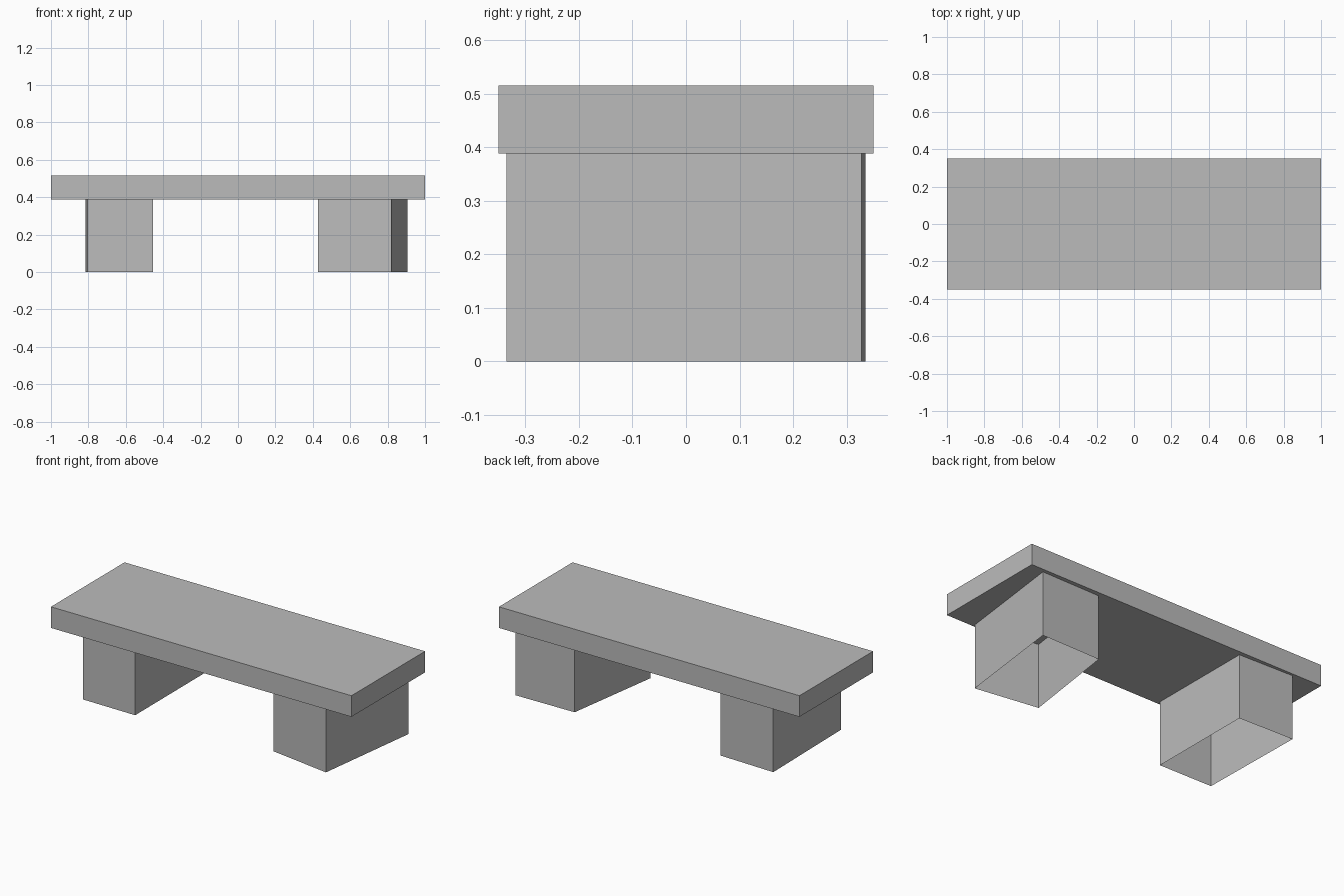
import bpy
import bmesh

cube = bpy.data.objects.get("Cube")
if cube:
    bpy.data.objects.remove(cube, do_unlink=True)

SLAB_BOTTOM = 0.388
SLAB_TOP = 0.515

stone = bpy.data.materials.new("grey stone")
stone.use_nodes = True
grey = (0.5, 0.5, 0.5, 1.0)
stone.diffuse_color = grey
stone.node_tree.nodes["Principled BSDF"].inputs["Base Color"].default_value = grey


def prism(name, outline, bottom, top, capped):
    """Raise a counter-clockwise outline into a flat-sided block or open sleeve."""
    bm = bmesh.new()
    low = [bm.verts.new((x, y, bottom)) for x, y in outline]
    high = [bm.verts.new((x, y, top)) for x, y in outline]
    count = len(outline)
    for i in range(count):
        j = (i + 1) % count
        bm.faces.new((low[i], low[j], high[j], high[i]))
    if capped:
        bm.faces.new(high)
        bm.faces.new(low[::-1])
    mesh = bpy.data.meshes.new(name)
    bm.to_mesh(mesh)
    bm.free()
    mesh.materials.append(stone)
    obj = bpy.data.objects.new(name, mesh)
    bpy.context.collection.objects.link(obj)
    return obj


# Bench slab
prism("seat_slab", [(-1, -0.35), (1, -0.35), (1, 0.35), (-1, 0.35)],
      SLAB_BOTTOM, SLAB_TOP, capped=True)

# Slightly crooked supports, hollow and open underneath
prism("left_support",
      [(0.428, -0.276), (0.82, -0.335), (0.905, 0.328), (0.515, 0.323)],
      0, SLAB_BOTTOM, capped=False)
prism("right_support",
      [(-0.804, -0.324), (-0.455, -0.328), (-0.457, 0.324), (-0.815, 0.335)],
      0, SLAB_BOTTOM, capped=False)
